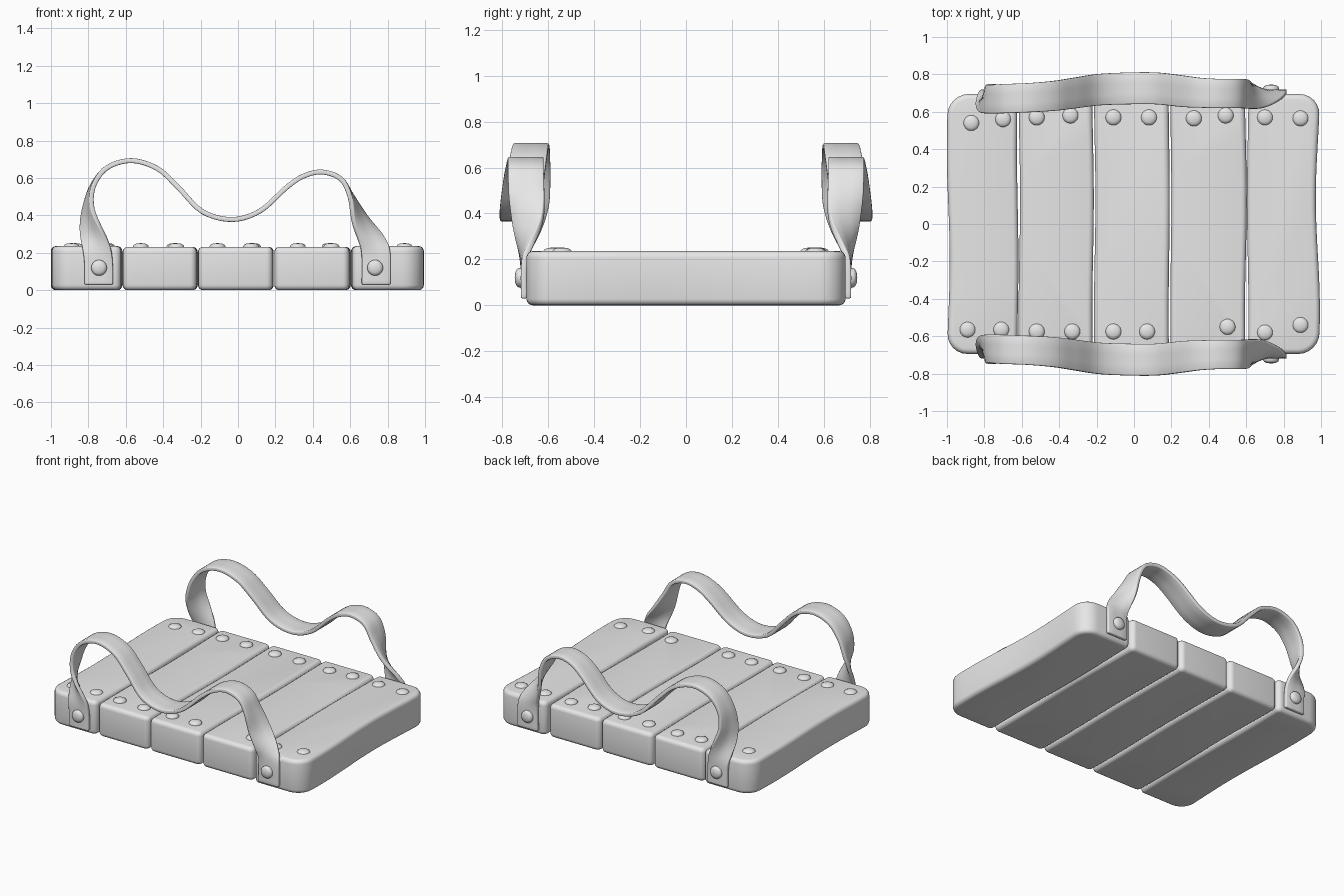
import bpy, bmesh, math
from mathutils import Vector, Matrix

if "Cube" in bpy.data.objects:
    bpy.data.objects.remove(bpy.data.objects["Cube"])

grey = bpy.data.materials.new("plain grey")
grey.diffuse_color = (0.8, 0.8, 0.8, 1)
grey.use_nodes = True
grey.node_tree.nodes["Principled BSDF"].inputs["Base Color"].default_value = grey.diffuse_color


def finish(name, bm, angle=35):
    bmesh.ops.recalc_face_normals(bm, faces=bm.faces)
    me = bpy.data.meshes.new(name)
    bm.to_mesh(me)
    bm.free()
    me.materials.append(grey)
    ob = bpy.data.objects.new(name, me)
    bpy.context.collection.objects.link(ob)
    bpy.ops.object.select_all(action='DESELECT')
    ob.select_set(True)
    bpy.context.view_layer.objects.active = ob
    bpy.ops.object.shade_smooth_by_angle(angle=math.radians(angle))
    return ob


def corner(cx, cy, r, a0):
    return [(cx + r * math.cos(math.radians(a0 + 15 * i)),
             cy + r * math.sin(math.radians(a0 + 15 * i))) for i in range(7)]


# Worn planks: rounded, slightly wavy outline, extruded and edge-bevelled
def plank(name, x0, x1, half, rl, rr, top, phase, wave_l, wave_r):
    pts = corner(x1 - rr, half - rr, rr, 0) + corner(x0 + rl, half - rl, rl, 90)
    n = 14
    for i in range(1, n):
        pts.append((x0, (half - rl) * (1 - 2 * i / n)))
    pts += corner(x0 + rl, -half + rl, rl, 180) + corner(x1 - rr, -half + rr, rr, 270)
    for i in range(1, n):
        pts.append((x1, (half - rr) * (-1 + 2 * i / n)))
    bm = bmesh.new()
    mid = (x0 + x1) / 2
    vs = []
    for x, y in pts:
        amp = wave_l if x < mid else wave_r
        vs.append(bm.verts.new((x + amp * math.sin(5.2 * y + phase), y, 0)))
    base = bm.faces.new(vs)
    out = bmesh.ops.extrude_face_region(bm, geom=[base])
    bmesh.ops.translate(bm, vec=(0, 0, top),
                        verts=[g for g in out["geom"] if isinstance(g, bmesh.types.BMVert)])
    bm.normal_update()
    rim = [e for e in bm.edges if abs(e.verts[0].co.z - e.verts[1].co.z) < 1e-5]
    bmesh.ops.bevel(bm, geom=rim, offset=0.028, segments=4, profile=0.5, affect='EDGES')
    return finish(name, bm)


plank("plank_left", -0.993, -0.622, 0.695, 0.11, 0.035, 0.236, 2.6, 0.008, 0.004)
plank("plank_mid_left", -0.613, -0.219, 0.69, 0.035, 0.035, 0.232, 0.9, 0.004, 0.004)
plank("plank_centre", -0.210, 0.188, 0.69, 0.035, 0.035, 0.232, 0.9, 0.004, 0.003)
plank("plank_mid_right", 0.197, 0.598, 0.69, 0.035, 0.035, 0.232, 0.9, 0.003, 0.005)
plank("plank_right", 0.608, 0.983, 0.695, 0.035, 0.11, 0.236, 4.0, 0.004, 0.011)


# Rivets: short discs with a softened dome edge
def rivet(name, loc, rot=Matrix.Identity(4)):
    bm = bmesh.new()
    prof = [(0.042, -0.02), (0.042, 0.004), (0.037, 0.012), (0.025, 0.018), (0.0, 0.021)]
    vs = [bm.verts.new((r, 0, z)) for r, z in prof]
    es = [bm.edges.new(p) for p in zip(vs, vs[1:])]
    bmesh.ops.spin(bm, geom=vs + es, cent=(0, 0, 0), axis=(0, 0, 1),
                   angle=2 * math.pi, steps=24)
    bmesh.ops.remove_doubles(bm, verts=bm.verts, dist=1e-5)
    bmesh.ops.transform(bm, matrix=Matrix.Translation(loc) @ rot, verts=bm.verts)
    return finish(name, bm)


back = [(-0.87, 0.54), (-0.70, 0.56), (-0.52, 0.57), (-0.34, 0.58), (-0.11, 0.57),
        (0.08, 0.57), (0.32, 0.565), (0.49, 0.58), (0.70, 0.57), (0.89, 0.565)]
front = [(-0.89, -0.565), (-0.71, -0.565), (-0.52, -0.575), (-0.33, -0.575), (-0.11, -0.575),
         (0.07, -0.575), (0.50, -0.55), (0.70, -0.58), (0.89, -0.54)]
for i, (x, y) in enumerate(back + front):
    rivet(f"plank_rivet_{i + 1}", (x, y, 0.231))


def mirror_y(ob):
    ob.modifiers.new("mirror", 'MIRROR').use_axis = (False, True, False)


# Rivets through the strap ends, mirrored front to back
for side, x in (("left", -0.743), ("right", 0.733)):
    mirror_y(rivet(f"strap_rivet_{side}", (x, -0.725, 0.12),
                   Matrix.Rotation(math.radians(90), 4, 'X')))

# Strap stations: x, y, z, direction of the width (degrees), half width
path = [(-0.745, -0.706, 0.03, 180, 0.076), (-0.745, -0.706, 0.13, 180, 0.076),
        (-0.755, -0.705, 0.22, 172, 0.076), (-0.79, -0.685, 0.35, 130, 0.076),
        (-0.80, -0.67, 0.45, 105, 0.076), (-0.775, -0.667, 0.56, 93, 0.076),
        (-0.70, -0.67, 0.655, 90, 0.078), (-0.57, -0.675, 0.693, 90, 0.078),
        (-0.43, -0.685, 0.65, 90, 0.08), (-0.32, -0.70, 0.55, 90, 0.082),
        (-0.19, -0.718, 0.42, 90, 0.084), (-0.03, -0.725, 0.378, 90, 0.085),
        (0.12, -0.725, 0.425, 90, 0.085), (0.26, -0.71, 0.55, 90, 0.084),
        (0.35, -0.702, 0.61, 90, 0.08), (0.45, -0.698, 0.632, 90, 0.078),
        (0.55, -0.698, 0.595, 90, 0.078), (0.605, -0.695, 0.50, 85, 0.078),
        (0.655, -0.69, 0.38, 58, 0.078), (0.715, -0.70, 0.27, 22, 0.078),
        (0.738, -0.706, 0.19, 2, 0.077), (0.738, -0.706, 0.03, 0, 0.077)]


def catmull(p0, p1, p2, p3, t):
    return [0.5 * (2 * b + (c - a) * t + (2 * a - 5 * b + 4 * c - d) * t * t
                   + (3 * b - a - 3 * c + d) * t ** 3)
            for a, b, c, d in zip(p0, p1, p2, p3)]


# Twisting ribbon handle, mirrored front to back
ext = [path[0]] + path + [path[-1]]
stations = [catmull(*ext[i:i + 4], k / 5) for i in range(len(path) - 1) for k in range(5)]
stations.append(path[-1])
bm = bmesh.new()
rows = []
for x, y, z, a, h in stations:
    w = Vector((math.cos(math.radians(a)), math.sin(math.radians(a)), 0))
    rows.append([bm.verts.new(Vector((x, y, z)) + w * h * s) for s in (-1, -0.33, 0.33, 1)])
for r0, r1 in zip(rows, rows[1:]):
    for j in range(3):
        bm.faces.new((r0[j], r0[j + 1], r1[j + 1], r1[j]))
strap = finish("strap_handle", bm)
sol = strap.modifiers.new("thickness", 'SOLIDIFY')
sol.thickness = 0.026
sol.offset = 0
bev = strap.modifiers.new("soft_edges", 'BEVEL')
bev.width = 0.006
bev.segments = 2
mirror_y(strap)
